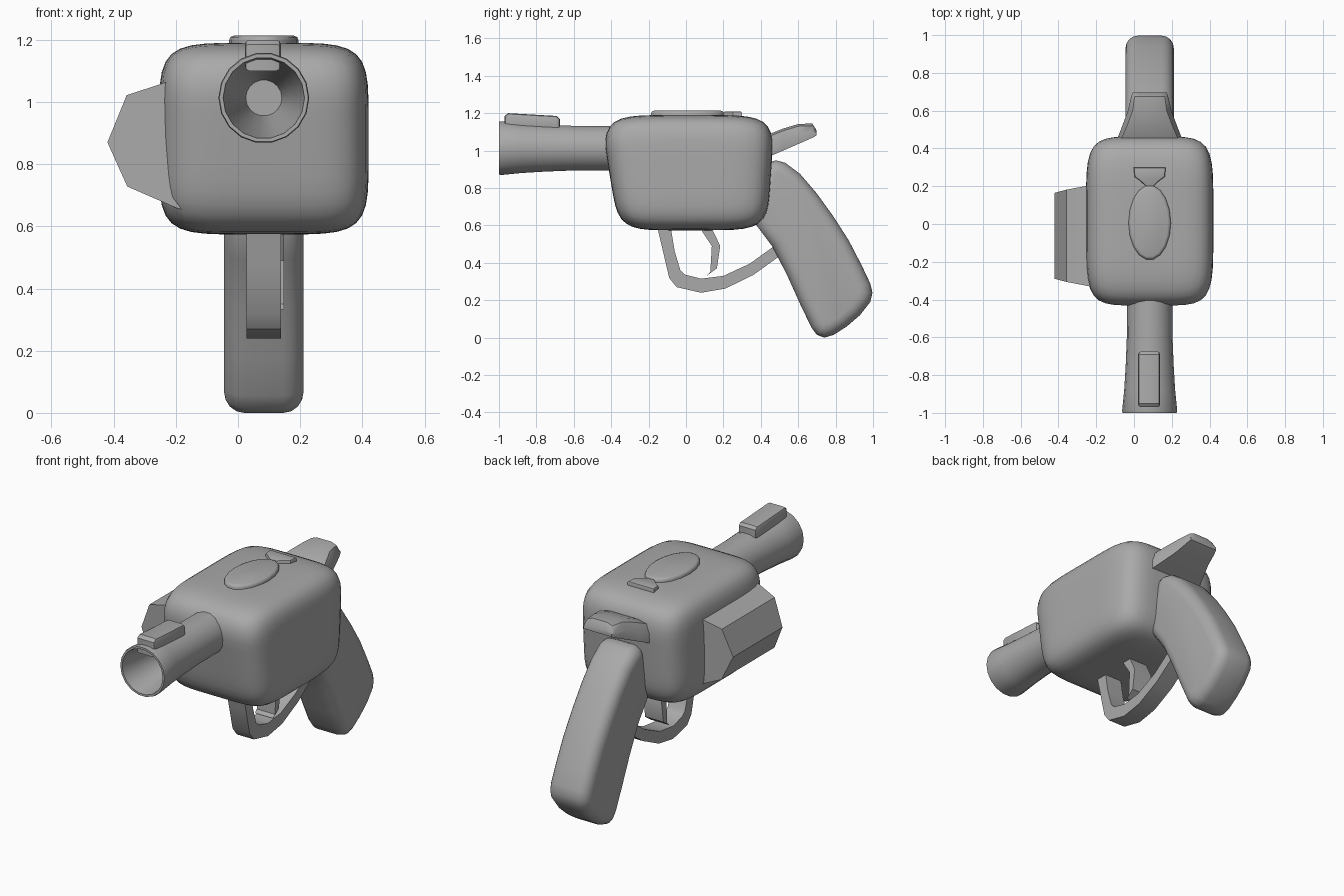
import bpy, bmesh, math
from mathutils import Vector

if "Cube" in bpy.data.objects:
    bpy.data.objects.remove(bpy.data.objects["Cube"])

CX = 0.083  # mid-plane of the gun
mat = bpy.data.materials.new("plain grey")
mat.diffuse_color = (0.4, 0.4, 0.4, 1)
mat.use_nodes = True
mat.node_tree.nodes["Principled BSDF"].inputs["Base Color"].default_value = mat.diffuse_color


def finish(name, bm, angle=35):
    bmesh.ops.recalc_face_normals(bm, faces=bm.faces)
    me = bpy.data.meshes.new(name)
    bm.to_mesh(me)
    bm.free()
    ob = bpy.data.objects.new(name, me)
    me.materials.append(mat)
    bpy.context.collection.objects.link(ob)
    bpy.ops.object.select_all(action='DESELECT')
    ob.select_set(True)
    bpy.context.view_layer.objects.active = ob
    bpy.ops.object.shade_smooth_by_angle(angle=math.radians(angle))
    return ob


def loft(name, rings, angle=35, closed=False, caps=True):
    """Skin matching rings of points."""
    bm = bmesh.new()
    vs = [[bm.verts.new(p) for p in r] for r in rings]
    n = len(vs[0])
    pairs = list(zip(vs, vs[1:])) + ([(vs[-1], vs[0])] if closed else [])
    for a, b in pairs:
        for i in range(n):
            j = (i + 1) % n
            bm.faces.new((a[i], a[j], b[j], b[i]))
    if caps:
        bm.faces.new(vs[0])
        bm.faces.new(vs[-1])
    return finish(name, bm, angle)


def slab(name, pts, lo, hi, axis='x', bevel=0, seg=3, angle=35):
    """Extrude a (y,z) outline along x, or an (x,y) outline along z, rounding the rims."""
    bm = bmesh.new()
    place = (lambda p, t: (t, *p)) if axis == 'x' else (lambda p, t: (*p, t))
    a = [bm.verts.new(place(p, lo)) for p in pts]
    b = [bm.verts.new(place(p, hi)) for p in pts]
    caps = [bm.faces.new(a), bm.faces.new(b)]
    for i in range(len(pts)):
        j = (i + 1) % len(pts)
        bm.faces.new((a[i], a[j], b[j], b[i]))
    bmesh.ops.recalc_face_normals(bm, faces=bm.faces)
    if bevel:
        rims = [e for f in caps for e in f.edges]
        bmesh.ops.bevel(bm, geom=rims, offset=bevel, segments=seg, profile=0.5,
                        affect='EDGES', clamp_overlap=False)
    return finish(name, bm, angle)


# Body: softly bulging box, front leaning in towards the bottom
bm = bmesh.new()
bmesh.ops.create_cube(bm, size=2)
bmesh.ops.subdivide_edges(bm, edges=bm.edges[:], cuts=13, use_grid_fill=True)
P = 5.5
for v in bm.verts:
    d = v.co / sum(abs(c) ** P for c in v.co) ** (1 / P)
    y = d.y * 0.45 + 0.015
    low = max(0, 0.5 - d.z) / 1.5
    y += low * (0.075 if d.y < 0 else -0.03) * abs(d.y)
    v.co = Vector((CX + d.x * 0.337, y, 0.882 + d.z * 0.308))
finish("body", bm, 60)

# Barrel: flared tube with a funnel bore
barrel = [(-0.38, 0.12), (-0.6, 0.121), (-0.75, 0.127), (-0.88, 0.135), (-0.99, 0.146),
          (-1.0, 0.143), (-1.0, 0.131), (-0.9, 0.115), (-0.72, 0.085), (-0.55, 0.058)]
N = 18
loft("barrel", [[(CX + r * math.cos(2 * math.pi * i / N), y,
                  1.013 + r * math.sin(2 * math.pi * i / N)) for i in range(N)]
                for y, r in barrel])

# Front sight
slab("front_sight", [(-0.97, 1.1), (-0.97, 1.185), (-0.95, 1.2), (-0.69, 1.185),
                     (-0.675, 1.17), (-0.675, 1.1)], 0.022, 0.138, bevel=0.015, seg=2)

# Grip
slab("grip", [(0.43, 0.93), (0.48, 0.948), (0.53, 0.935), (0.61, 0.875), (0.70, 0.77),
              (0.79, 0.645), (0.87, 0.52), (0.94, 0.385), (0.985, 0.29), (0.997, 0.24),
              (0.985, 0.19), (0.93, 0.12), (0.86, 0.06), (0.79, 0.015), (0.74, 0.0),
              (0.70, 0.015), (0.67, 0.055), (0.61, 0.18), (0.54, 0.335), (0.46, 0.49),
              (0.37, 0.61), (0.38, 0.77)], CX - 0.128, CX + 0.128, bevel=0.065, seg=4, angle=50)

# Hammer: tapered spur, rows of y, bottom z, top z, half width, top half width
rows = [(0.40, 0.95, 1.06, 0.178, 0.16), (0.45, 0.97, 1.09, 0.172, 0.15),
        (0.52, 1.0, 1.118, 0.145, 0.12), (0.60, 1.035, 1.142, 0.115, 0.09),
        (0.675, 1.068, 1.145, 0.098, 0.08), (0.697, 1.08, 1.11, 0.09, 0.08)]
loft("hammer", [[(CX - w, y, b), (CX + w, y, b), (CX + w, y, b + (t - b) * 0.45),
                 (CX + u, y, t - 0.012), (CX + u * 0.6, y, t), (CX - u * 0.6, y, t),
                 (CX - u, y, t - 0.012), (CX - w, y, b + (t - b) * 0.45)]
                for y, b, t, w, u in rows])

# Trigger guard: bent strap, outer edge then inner edge
outer = [(-0.165, 0.64), (-0.125, 0.47), (-0.09, 0.32), (-0.05, 0.27), (0.08, 0.24),
         (0.21, 0.262), (0.36, 0.335), (0.52, 0.45)]
inner = [(-0.09, 0.64), (-0.06, 0.46), (-0.03, 0.36), (-0.005, 0.337), (0.08, 0.315),
         (0.20, 0.33), (0.34, 0.395), (0.50, 0.51)]
loft("trigger_guard", [[(0.028, *o), (0.138, *o), (0.138, *i), (0.028, *i)]
                       for o, i in zip(outer, inner)])

# Trigger
slab("trigger", [(0.06, 0.62), (0.085, 0.57), (0.138, 0.49), (0.13, 0.35), (0.113, 0.333),
                 (0.165, 0.37), (0.183, 0.49), (0.145, 0.57), (0.13, 0.62)], 0.03, 0.148)

# Side tank: half-hexagon bulge whose ends lean in away from the body
tank = [(-0.1, 1.08), (-0.235, 1.062), (-0.358, 1.022), (-0.42, 0.87), (-0.356, 0.728),
        (-0.2, 0.66), (-0.1, 0.63)]
loft("side_tank", [[(x, y + s * 0.04 * min(1, max(0, (x + 0.42) / 0.15)), z) for x, z in tank]
                   for y, s in ((-0.29, -1), (0.165, 1))], angle=20)

# Raised balloon-shaped plate on top: round bulb plus a flared neck
bulb = [(CX + 0.112 * math.cos(a), 0.005 + 0.195 * math.sin(a) * (1 if math.sin(a) < 0 else 1.03))
        for a in (2 * math.pi * i / 18 for i in range(18))]
slab("top_bulb", bulb, 1.15, 1.213, 'z', bevel=0.015, seg=2, angle=50)
neck = [(CX + x, y) for x, y in ((-0.02, 0.2), (0.02, 0.2), (0.05, 0.228), (0.08, 0.25),
                                 (0.085, 0.3), (-0.085, 0.3), (-0.08, 0.25), (-0.05, 0.228))]
slab("top_neck", neck, 1.15, 1.208, 'z', bevel=0.008, seg=2)
